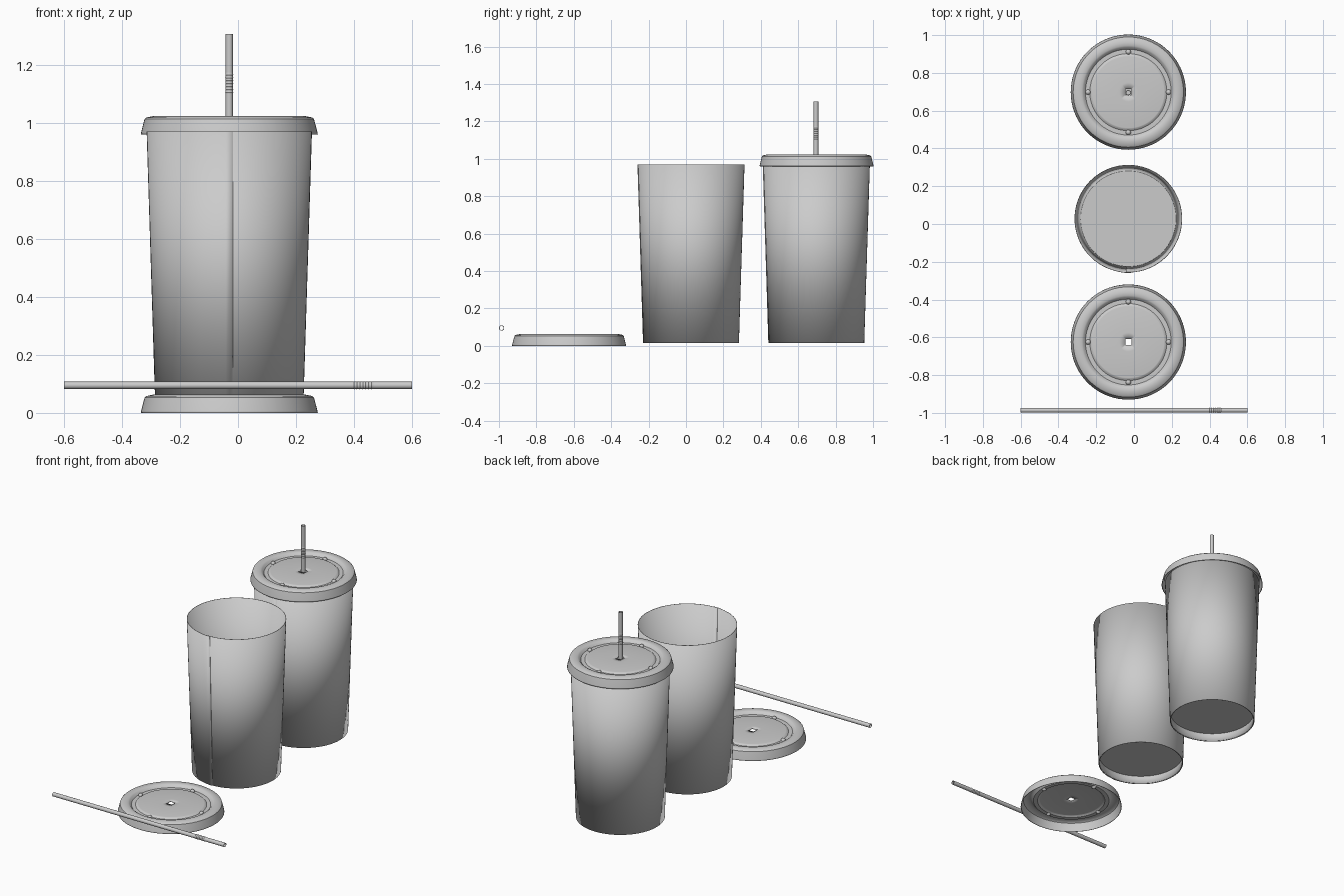
import bpy, bmesh
from math import cos, sin, pi, radians

if "Cube" in bpy.data.objects:
    bpy.data.objects.remove(bpy.data.objects["Cube"])

CX = -0.03


def finish(name, bm, loc, thickness=0.0, rot=(0, 0, 0), angle=30):
    me = bpy.data.meshes.new(name)
    bm.to_mesh(me)
    bm.free()
    ob = bpy.data.objects.new(name, me)
    bpy.context.collection.objects.link(ob)
    ob.location, ob.rotation_euler = loc, rot
    bpy.ops.object.select_all(action='DESELECT')
    ob.select_set(True)
    bpy.context.view_layer.objects.active = ob
    bpy.ops.object.shade_smooth_by_angle(angle=radians(angle))
    if thickness:
        mod = ob.modifiers.new("Shell", 'SOLIDIFY')
        mod.thickness = thickness
        mod.offset = -1
    return ob


def lathe(profile, segs, loop=False, square_end=0.0):
    """Spin (radius, z) points about z; the last ring may be made square."""
    bm = bmesh.new()
    rings = []
    for k, (r, z) in enumerate(profile):
        ring = []
        for i in range(segs):
            t = 2 * pi * i / segs
            rr = r
            if square_end and k == len(profile) - 1:
                rr = square_end / max(abs(cos(t)), abs(sin(t)))
            ring.append(bm.verts.new((rr * cos(t), rr * sin(t), z)))
        rings.append(ring)
    pairs = list(zip(rings, rings[1:]))
    if loop:
        pairs.append((rings[-1], rings[0]))
    for a, b in pairs:
        for i in range(segs):
            j = (i + 1) % segs
            bm.faces.new((a[i], a[j], b[j], b[i]))
    return bm


# Rolled paper wall whose ends overlap in a seam at the front
def cup_wall(name, y):
    bm = bmesh.new()
    segs, lap = 72, 0.045
    levels = [(0.255, 0.015), (0.285, 0.97)]
    cols = []
    for i in range(segs + 1):
        f = i / segs
        t = -pi / 2 - lap + f * (2 * pi + 2 * lap)
        lift = 0.003 * max(0.0, (f - 0.95) / 0.05)
        cols.append([bm.verts.new(((r + lift) * cos(t), (r + lift) * sin(t), z))
                     for r, z in levels])
    for a, b in zip(cols, cols[1:]):
        bm.faces.new((a[0], b[0], b[1], a[1]))
    finish(name, bm, (CX, y, 0), 0.003)


# Recessed base disc with a skirt tucked inside the wall
def cup_floor(name, y):
    bm = lathe([(0.2515, 0.017), (0.2533, 0.07), (0.0001, 0.07)], 72)
    bmesh.ops.remove_doubles(bm, verts=bm.verts[:], dist=0.0005)
    finish(name, bm, (CX, y, 0), 0.003)


# Lid shell with a flared skirt, a ring groove and a square straw hole
def lid(name, y, z):
    profile = [(0.305, 0), (0.304, 0.006), (0.292, 0.053), (0.286, 0.058),
               (0.262, 0.063), (0.246, 0.062), (0.238, 0.058),
               (0.227, 0.045), (0.204, 0.045), (0.194, 0.053),
               (0.189, 0.054), (0.05, 0.054), (0.016, 0.054)]
    finish(name, lathe(profile, 72, square_end=0.016), (CX, y, z), 0.003)
    # Four press buttons in the groove
    bm = bmesh.new()
    for k in range(4):
        new = bmesh.ops.create_uvsphere(bm, u_segments=16, v_segments=10, radius=0.014)
        bmesh.ops.translate(bm, verts=new['verts'],
                            vec=(0.213 * cos(k * pi / 2), 0.213 * sin(k * pi / 2), 0.045))
    finish(name + "_buttons", bm, (CX, y, z))


# Hollow straw with a ribbed flexible section
def straw(name, loc, rot=(0, 0, 0)):
    r = 0.0125
    outer = [(r, -0.6), (r, 0.395)]
    for k in range(7):
        z = 0.40 + k * 0.01
        outer += [(r, z - 0.003), (r + 0.0015, z), (r, z + 0.003)]
    outer += [(r, 0.47), (r, 0.6)]
    inner = [(r - 0.002, 0.6), (r - 0.002, -0.6)]
    finish(name, lathe(outer + inner, 24, loop=True), loc, rot=rot, angle=50)


for label, y in (("open_cup", 0.028), ("lidded_cup", 0.698)):
    cup_wall(label + "_wall", y)
    cup_floor(label + "_floor", y)

lid("loose_lid", -0.625, 0)
lid("fitted_lid", 0.698, 0.96)
straw("upright_straw", (CX, 0.695, 0.705))
straw("loose_straw", (0, -0.986, 0.095), (0, pi / 2, 0))
